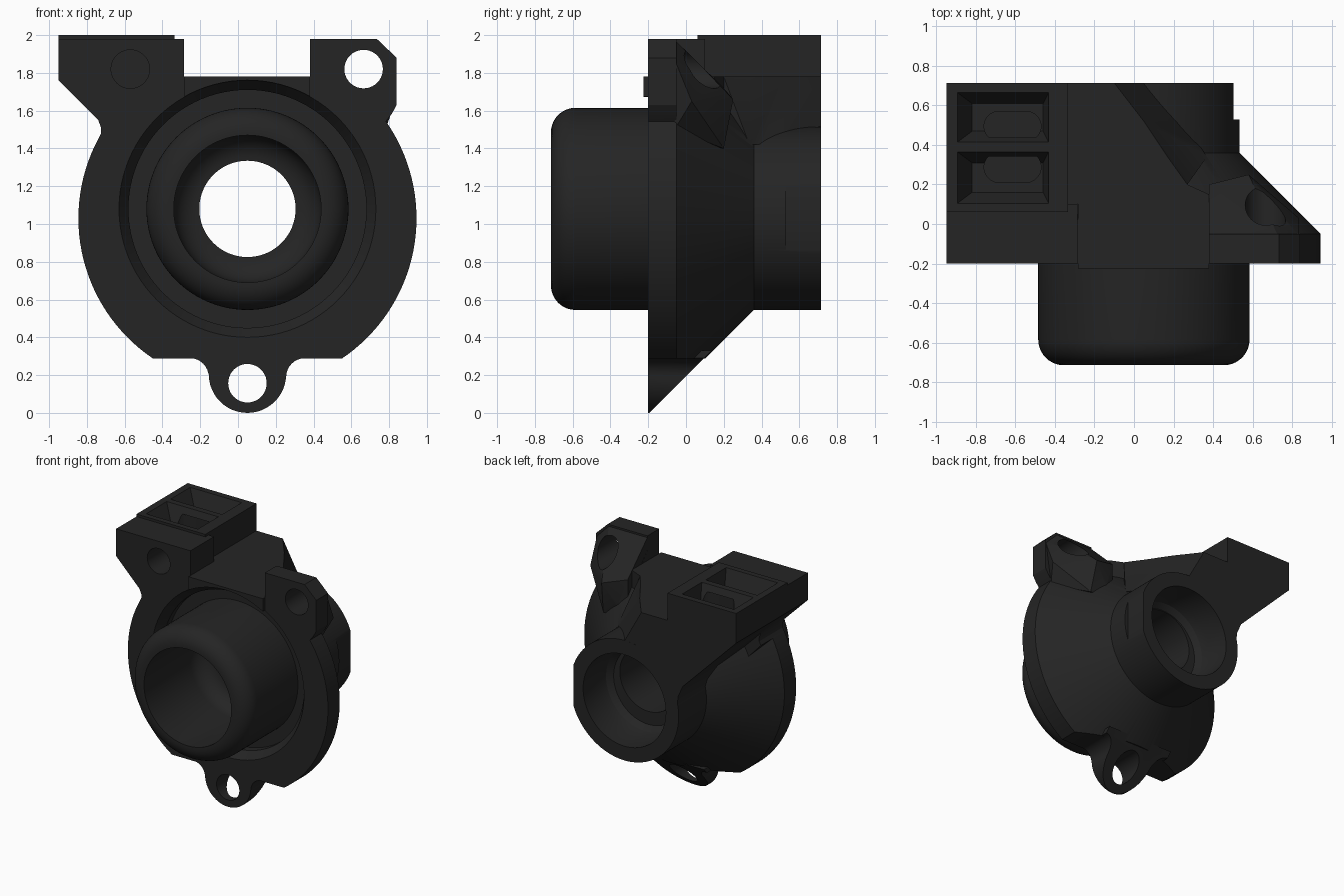
import bpy, bmesh, math

if "Cube" in bpy.data.objects:
    bpy.data.objects.remove(bpy.data.objects["Cube"])

dark = bpy.data.materials.new("matte_black")
dark.diffuse_color = (0.018, 0.018, 0.018, 1)
dark.use_nodes = True
dark.node_tree.nodes["Principled BSDF"].inputs["Base Color"].default_value = dark.diffuse_color


def finish(bm, name):
    bmesh.ops.recalc_face_normals(bm, faces=bm.faces)
    me = bpy.data.meshes.new(name)
    bm.to_mesh(me)
    bm.free()
    ob = bpy.data.objects.new(name, me)
    bpy.context.collection.objects.link(ob)
    me.materials.append(dark)
    return ob


def loft(name, a, b):
    """Solid between two matching loops of 3D points."""
    bm = bmesh.new()
    va, vb = [bm.verts.new(p) for p in a], [bm.verts.new(p) for p in b]
    n = len(a)
    bm.faces.new(va)
    bm.faces.new(vb[::-1])
    for i in range(n):
        bm.faces.new((va[i], vb[i], vb[(i + 1) % n], va[(i + 1) % n]))
    return finish(bm, name)


def prism(name, pts, y0, back):
    """Extrude an x-z outline from y0 to a depth given as a number or function of z."""
    f = back if callable(back) else (lambda z: back)
    return loft(name, [(x, y0, z) for x, z in pts], [(x, f(z), z) for x, z in pts])


def box(name, x0, x1, y0, y1, z0, z1):
    return prism(name, [(x0, z0), (x1, z0), (x1, z1), (x0, z1)], y0, y1)


def revolve(name, cx, cz, prof, n=96):
    """Spin (radius, y) points about a y axis; the ends are capped."""
    bm = bmesh.new()
    rings = [[bm.verts.new((cx + r * math.cos(2 * math.pi * i / n), y,
                            cz + r * math.sin(2 * math.pi * i / n)))
              for i in range(n)] for r, y in prof]
    for p, q in zip(rings, rings[1:]):
        for i in range(n):
            j = (i + 1) % n
            bm.faces.new((p[i], p[j], q[j], q[i]))
    bm.faces.new(rings[0])
    bm.faces.new(rings[-1])
    return finish(bm, name)


def hull(name, pts):
    bm = bmesh.new()
    for p in pts:
        bm.verts.new(p)
    res = bmesh.ops.convex_hull(bm, input=bm.verts)
    junk = [g for g in res["geom_interior"] if isinstance(g, bmesh.types.BMVert)]
    bmesh.ops.delete(bm, geom=junk, context="VERTS")
    return finish(bm, name)


def combine(ob, other, op):
    m = ob.modifiers.new(op, "BOOLEAN")
    m.operation, m.solver, m.object = op, "EXACT", other
    bpy.context.view_layer.objects.active = ob
    bpy.ops.object.modifier_apply(modifier=m.name)
    bpy.data.objects.remove(other)


def add(other):
    combine(body, other, "UNION")


def cut(other):
    combine(body, other, "DIFFERENCE")


def arc(cx, cz, r, a0, a1, n):
    return [(cx + r * math.cos(math.radians(a0 + (a1 - a0) * i / n)),
             cz + r * math.sin(math.radians(a0 + (a1 - a0) * i / n))) for i in range(n + 1)]


CX, CZ, TZ = 0.05, 1.03, 1.08

# flange, tapering cone and rear tube, trimmed flat at bottom and top
body = revolve("nozzle_housing", CX, CZ, [(0.895, -0.2), (0.895, -0.05), (0.485, 0.36), (0.485, 0.715)], 128)
cut(box("bottom_trim", -1, 1, -0.5, 1, -0.5, 0.288))
cut(box("top_trim", -0.285, 0.38, -0.5, 1, 1.78, 2.5))
cut(box("side_flat", 0.505, 1, 0.53, 1, 0, 2))

# bottom screw ear, cut at 45 degrees behind
ear = arc(-0.255, 0.19, 0.1, 90, 0, 8) + arc(0.05, 0.205, 0.205, 180, 360, 24) + arc(0.355, 0.19, 0.1, 180, 90, 8)
ear = [(-0.255, 0.33)] + ear + [(0.355, 0.33)]
add(prism("bottom_ear", ear, -0.2, lambda z: z - 0.195))

# right screw ear: plate and sloped support
add(prism("right_ear", [(0.38, 1.98), (0.735, 1.98), (0.84, 1.88), (0.84, 1.63), (0.815, 1.585),
                        (0.6, 1.3), (0.38, 1.5)], -0.2, -0.05))
add(hull("ear_support", [(0.381, -0.06, 1.975), (0.73, -0.06, 1.975), (0.381, 0.2, 1.72), (0.58, 0.25, 1.66),
                         (0.835, 0.03, 1.65), (0.835, -0.06, 1.87), (0.381, -0.06, 1.4), (0.78, -0.06, 1.5),
                         (0.381, 0.2, 1.4), (0.6, 0.2, 1.4)]))

# flat-topped bridge running back to the mounting block
plan = [(-0.284, -0.225), (0.38, -0.225), (0.38, 0.15), (0.27, 0.2), (0.17, 0.34), (0.05, 0.52),
        (-0.1, 0.714), (-0.42, 0.714), (-0.42, 0.1), (-0.284, 0.1)]
add(loft("top_bridge", [(x, y, 1.78) for x, y in plan],
         [(x + (0.2 if y > 0.3 and x > -0.2 else 0), y, 1.42) for x, y in plan]))

# left mounting block: front plate and deeper rear part
add(prism("block_front", [(-0.95, 1.98), (-0.285, 1.98), (-0.285, 1.6), (-0.6, 1.3), (-0.74, 1.45),
                          (-0.725, 1.48), (-0.725, 1.51), (-0.74, 1.55), (-0.95, 1.76)], -0.2, 0.1))
add(prism("block_rear", [(-0.95, 2.0), (-0.335, 2.0), (-0.335, 1.7), (0.0, 1.45), (0.05, 1.03), (-0.42, 1.1),
                         (-0.43, 1.19), (-0.47, 1.28), (-0.95, 1.76)], 0.06, 0.715))

# two tapered pockets with rounded slots in the block top
for y0, y1, s0, s1 in ((0.1, 0.37, 0.21, 0.365), (0.41, 0.67, 0.42, 0.57)):
    outer = [(-0.9, y0), (-0.43, y0), (-0.43, y1), (-0.9, y1)]
    inner = [(-0.82, y0 + 0.06), (-0.46, y0 + 0.06), (-0.46, y1 - 0.06), (-0.82, y1 - 0.06)]
    cut(loft("pocket", [(x, y, 2.01) for x, y in outer], [(x, y, 1.88) for x, y in inner]))
    r, m = (s1 - s0) / 2, (s0 + s1) / 2
    slot = arc(-0.76 + r, m, r, 90, 270, 10) + arc(-0.47 - r, m, r, -90, 90, 10)
    cut(loft("slot", [(x, y, 1.95) for x, y in slot], [(x, y, 1.76) for x, y in slot]))

# annular recess, then the front spout with a rounded rim
cut(revolve("recess", CX, TZ, [(0.685, -0.3), (0.68, -0.2), (0.63, -0.13), (0.63, -0.07)]))
rim = [(r, y) for r, y in arc(0.405, -0.585, 0.13, -90, 0, 10)]
add(revolve("spout", CX, TZ, [(0.38, -0.715)] + rim + [(0.535, 0.0)]))

# front bore with a rounded floor, through hole and rear counterbore
floor = arc(0.255, -0.13, 0.135, 0, 90, 8)
cut(revolve("bore", CX, TZ, [(0.39, -0.8)] + floor + [(0.255, 0.9)]))
cut(revolve("counterbore", CX, CZ, [(0.37, 0.9), (0.37, 0.52), (0.35, 0.45), (0.31, 0.41)]))

# screw holes: two through, one blind
for x, z, depth in ((0.05, 0.157, 0.5), (0.665, 1.82, 0.5), (-0.57, 1.82, 0.04)):
    cut(revolve("screw_hole", x, z, [(0.102, -0.3), (0.102, depth)], 40))

bpy.ops.object.select_all(action="DESELECT")
body.select_set(True)
bpy.context.view_layer.objects.active = body
bpy.ops.object.shade_smooth_by_angle(angle=math.radians(25))
